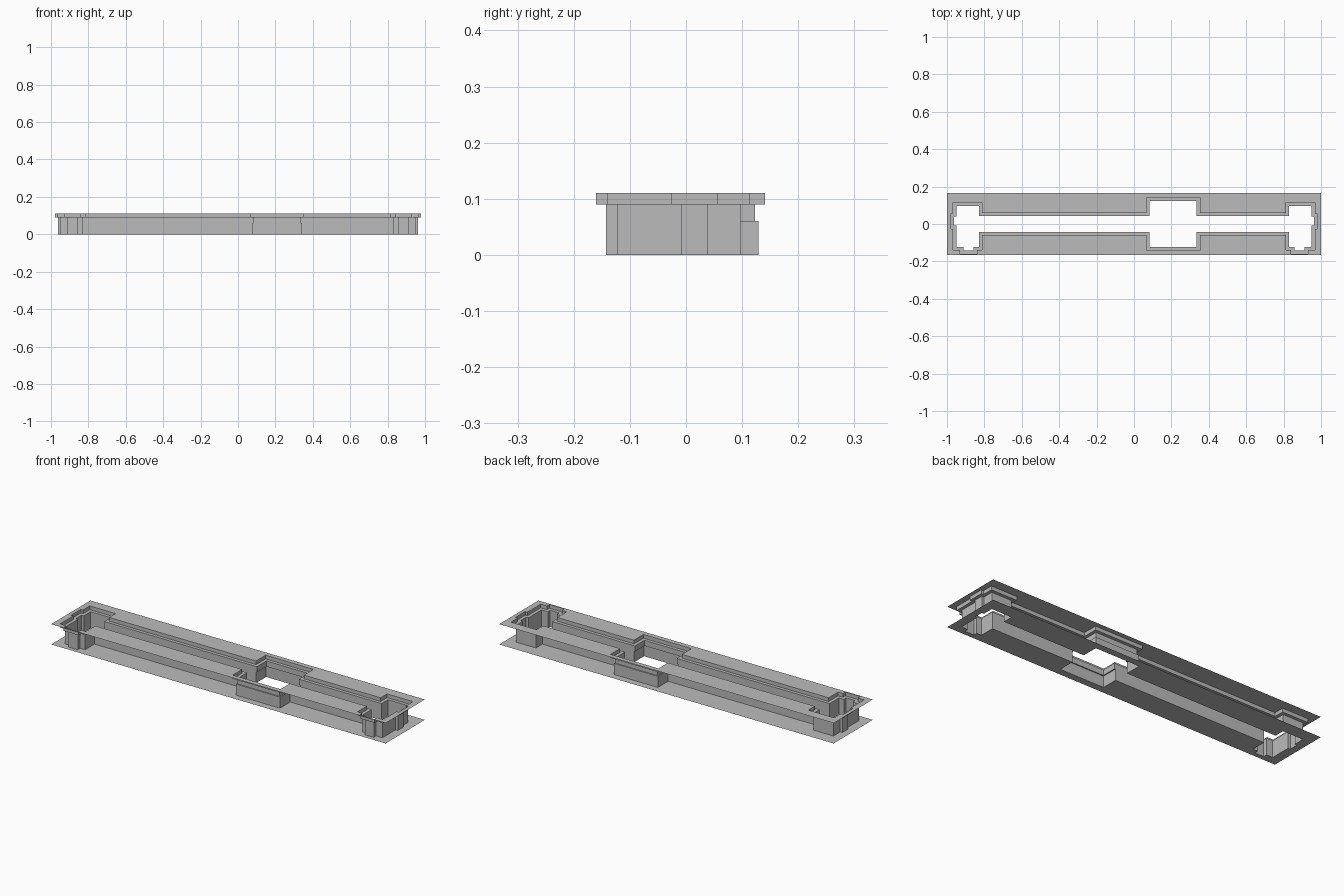
import bpy, bmesh
from mathutils import Vector

if "Cube" in bpy.data.objects:
    bpy.data.objects.remove(bpy.data.objects["Cube"])

TOP, LEDGE, STEP = 0.11, 0.09, 0.06      # heights of plate, ledge and box step
HALF_X, HALF_Y = 1.0, 0.167              # plate half sizes

grey = bpy.data.materials.new("light_grey")
grey.diffuse_color = (0.5, 0.5, 0.5, 1)
grey.use_nodes = True
grey.node_tree.nodes["Principled BSDF"].inputs["Base Color"].default_value = grey.diffuse_color


def slot_outline(grow=0.0):
    """Counter-clockwise slot outline; grow enlarges only the wide middle box."""
    x0, x1, yb = 0.084 - grow, 0.335 + grow, 0.123 + grow
    # right end pocket, from the lower channel corner up to the upper one
    end = [(0.829, -0.042), (0.829, -0.122), (0.858, -0.122), (0.858, -0.143),
           (0.912, -0.143), (0.912, -0.122), (0.949, -0.122), (0.949, -0.009),
           (0.962, -0.009), (0.962, 0.039), (0.949, 0.039), (0.949, 0.097),
           (0.829, 0.097), (0.829, 0.042)]
    left = [(-x, y) for x, y in reversed(end)]
    lower = [(x0, -0.042), (x0, -yb), (x1, -yb), (x1, -0.042)]
    upper = [(x, -y) for x, y in reversed(lower)]
    return [Vector(p) for p in lower + end + upper + left]


def offset(points, d):
    """Push a right-angled outline outwards by d."""
    out = []
    for i, p in enumerate(points):
        a = (p - points[i - 1]).normalized()
        b = (points[(i + 1) % len(points)] - p).normalized()
        out.append(p + d * Vector((a.y + b.y, -a.x - b.x)))
    return out


def finish(name, bm):
    mesh = bpy.data.meshes.new(name)
    bm.to_mesh(mesh)
    bm.free()
    mesh.materials.append(grey)
    bpy.context.collection.objects.link(bpy.data.objects.new(name, mesh))


def band(name, low, z_low, high, z_high):
    """Quads joining two matching outlines, facing into the slot."""
    bm = bmesh.new()
    n = len(low)
    for i in range(n):
        j = (i + 1) % n
        quad = [(*high[i], z_high), (*high[j], z_high), (*low[j], z_low), (*low[i], z_low)]
        face = bm.faces.new([bm.verts.new(c) for c in quad])
        if face.calc_area() < 1e-6:
            bmesh.ops.delete(bm, geom=[face], context='FACES')
    bmesh.ops.remove_doubles(bm, verts=bm.verts[:], dist=1e-5)
    finish(name, bm)


def plate(name, hole, z, up):
    """Thin rectangular sheet with a slot-shaped hole."""
    bm = bmesh.new()
    rect = [(-HALF_X, -HALF_Y), (HALF_X, -HALF_Y), (HALF_X, HALF_Y), (-HALF_X, HALF_Y)]
    for loop in (rect, hole):
        vs = [bm.verts.new((p[0], p[1], z)) for p in loop]
        for i, v in enumerate(vs):
            bm.edges.new((vs[i - 1], v))
    bmesh.ops.triangle_fill(bm, use_beauty=True, use_dissolve=False, edges=bm.edges[:],
                            normal=(0, 0, 1))
    bm.normal_update()
    for f in bm.faces:
        if (f.normal.z > 0) != up:
            f.normal_flip()
    bmesh.ops.dissolve_limit(bm, angle_limit=0.01, verts=bm.verts[:], edges=bm.edges[:])
    finish(name, bm)


inner = slot_outline()
rim = offset(inner, 0.0175)
wide = slot_outline(0.006)

# Upper sheet, recessed rim and ledge
plate("top_plate", rim, TOP, True)
band("rim_wall", rim, LEDGE, rim, TOP)
band("rim_ledge", inner, LEDGE, rim, LEDGE)

# Slot walls, with a slightly wider box below the step
band("upper_slot_wall", inner, STEP, inner, LEDGE)
band("box_step", wide, STEP, inner, STEP)
band("lower_slot_wall", wide, 0, wide, STEP)

# Lower sheet
plate("bottom_plate", wide, 0, False)
